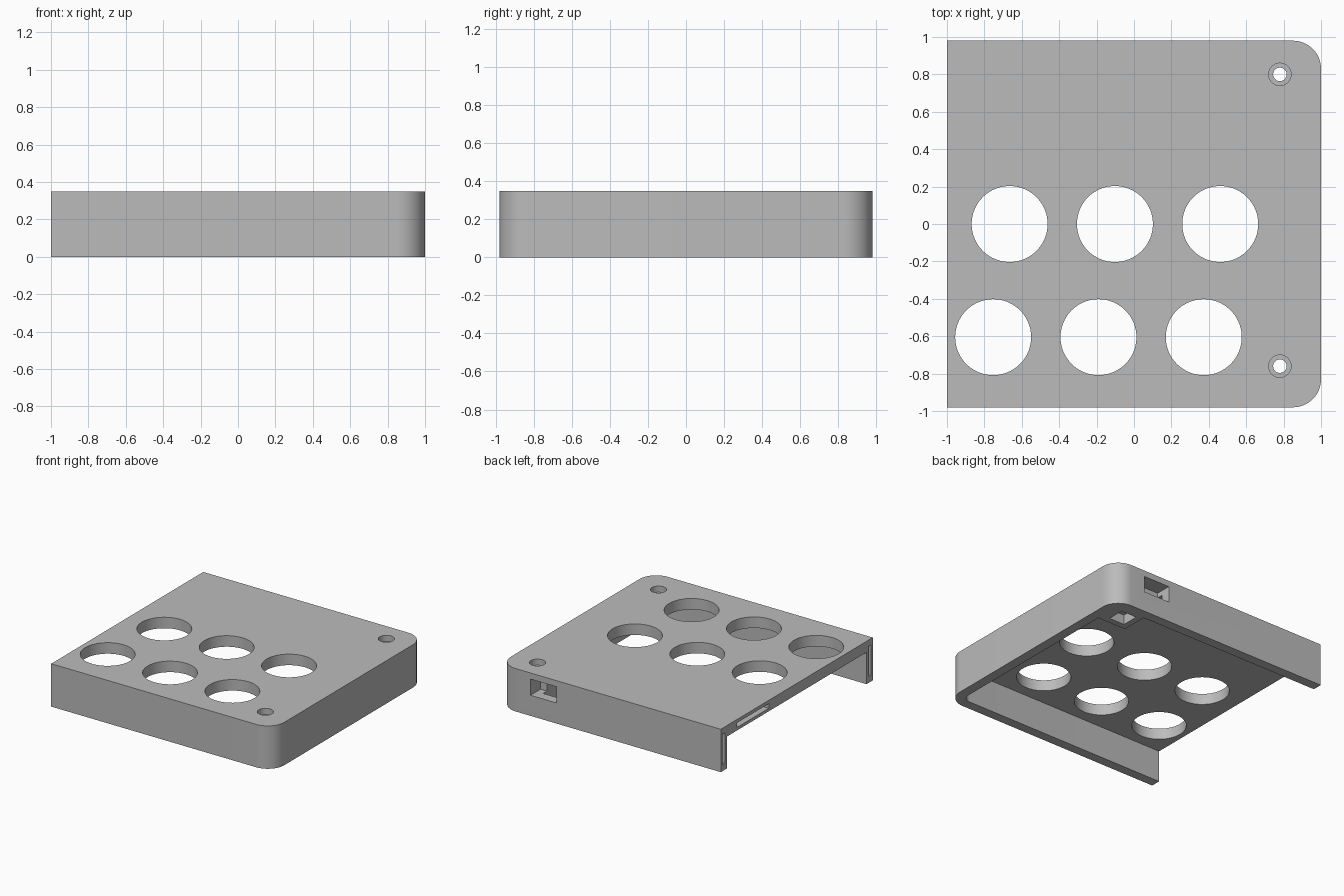
import bpy, bmesh, math

cube = bpy.data.objects.get("Cube")
if cube:
    bpy.data.objects.remove(cube, do_unlink=True)

HEIGHT, CEILING = 0.35, 0.26

grey = bpy.data.materials.new("plain grey")
grey.use_nodes = True
grey.diffuse_color = (0.5, 0.5, 0.5, 1)
grey.node_tree.nodes["Principled BSDF"].inputs["Base Color"].default_value = (0.5, 0.5, 0.5, 1)


def prism(name, outline, z0, z1):
    """Extrude a flat outline from z0 to z1."""
    bm = bmesh.new()
    face = bm.faces.new([bm.verts.new((x, y, z0)) for x, y in outline])
    top = bmesh.ops.extrude_face_region(bm, geom=[face])["geom"]
    moved = [v for v in top if isinstance(v, bmesh.types.BMVert)]
    bmesh.ops.translate(bm, verts=moved, vec=(0, 0, z1 - z0))
    bmesh.ops.recalc_face_normals(bm, faces=bm.faces)
    mesh = bpy.data.meshes.new(name)
    bm.to_mesh(mesh)
    bm.free()
    mesh.materials.append(grey)
    obj = bpy.data.objects.new(name, mesh)
    bpy.context.collection.objects.link(obj)
    return obj


def box(name, x, y, z):
    return prism(name, [(x[0], y[0]), (x[1], y[0]), (x[1], y[1]), (x[0], y[1])], *z)


def cylinder(name, x, y, r, z0, z1, n=64):
    ring = [math.tau * i / n for i in range(n)]
    return prism(name, [(x + r * math.cos(a), y + r * math.sin(a)) for a in ring], z0, z1)


def rounded_end(x0, x1, half, r, steps=16):
    """Rectangle with both corners on its +x end rounded."""
    pts = [(x0, -half)]
    for side, start in ((-1, -90), (1, 0)):
        for i in range(steps + 1):
            a = math.radians(start + 90 * i / steps)
            pts.append((x1 - r + r * math.cos(a), side * (half - r) + r * math.sin(a)))
    return pts + [(x0, half)]


def combine(target, tool, operation="DIFFERENCE"):
    mod = target.modifiers.new(tool.name, "BOOLEAN")
    mod.operation, mod.solver, mod.object = operation, "EXACT", tool
    bpy.context.view_layer.objects.active = target
    bpy.ops.object.modifier_apply(modifier=mod.name)
    bpy.data.objects.remove(tool, do_unlink=True)


# Shell: top plate with three walls, open underneath and on one side
case = prism("case_half", rounded_end(-1, 1, 0.98, 0.15), 0, HEIGHT)
combine(case, prism("cavity", rounded_end(-1.2, 0.92, 0.9, 0.07), -0.1, CEILING))

# Corner block holding the rear screw
combine(case, box("screw_block", (0.66, 0.93), (0.68, 0.93), (0, 0.3)), "UNION")
combine(case, box("nut_pocket", (0.71, 0.85), (0.73, 0.87), (-0.1, 0.08)))

# Two staggered rows of round button holes
for y, first in ((0, -0.665), (-0.605, -0.753)):
    for i in range(3):
        combine(case, cylinder("button_hole", first + 0.563 * i, y, 0.203, 0.2, 0.5, 80))

# Counterbored screw holes
for y in (0.8, -0.76):
    combine(case, cylinder("screw_hole", 0.78, y, 0.036, -0.1, 0.5, 40))
    combine(case, cylinder("counterbore", 0.78, y, 0.06, 0.3, 0.5, 40))

# Cable port through the back wall
combine(case, box("cable_port", (0.483, 0.718), (0.85, 1.1), (0.168, 0.3)))

# Alignment slots in the open edge
combine(case, box("plate_slot", (-1.1, -0.9), (0.36, 0.77), (0.285, 0.322)))
for side in (-1, 1):
    y = sorted((side * 0.925, side * 0.955))
    combine(case, box("wall_slot", (-1.1, -0.9), y, (0.05, 0.3)))

bpy.ops.object.select_all(action="DESELECT")
case.select_set(True)
bpy.context.view_layer.objects.active = case
bpy.ops.object.shade_smooth_by_angle(angle=math.radians(30))
